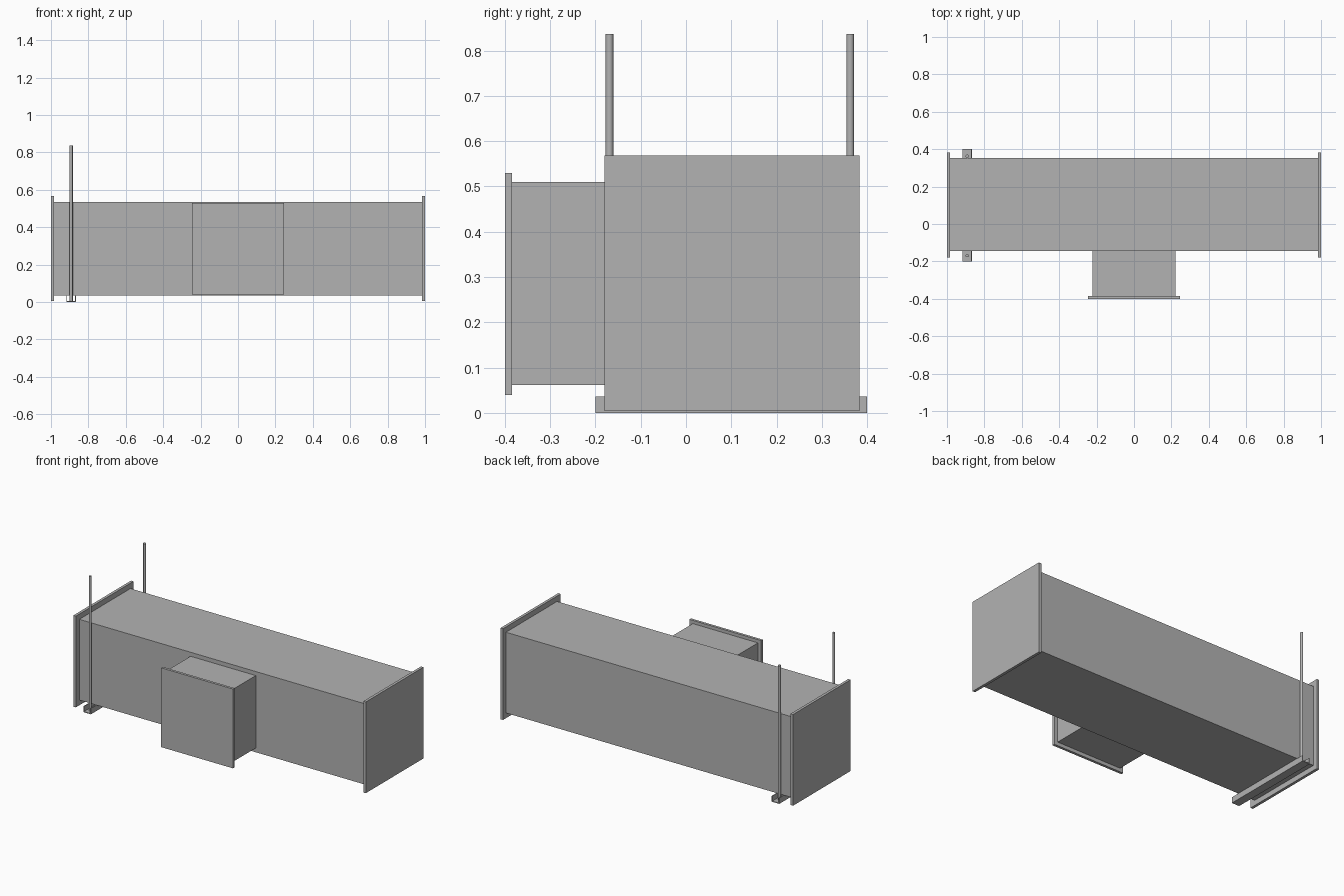
import bpy

if "Cube" in bpy.data.objects:
    bpy.data.objects.remove(bpy.data.objects["Cube"], do_unlink=True)

steel = bpy.data.materials.new("galvanised_grey")
steel.use_nodes = True
GREY = (0.45, 0.45, 0.45, 1)
steel.diffuse_color = GREY
steel.node_tree.nodes["Principled BSDF"].inputs["Base Color"].default_value = GREY


def box(name, low, high):
    """Box between two opposite corners."""
    bpy.ops.mesh.primitive_cube_add(size=1, location=[(a + b) / 2 for a, b in zip(low, high)])
    ob = bpy.context.object
    ob.name = name
    ob.scale = [b - a for a, b in zip(low, high)]
    bpy.ops.object.transform_apply(location=False, rotation=False, scale=True)
    ob.data.materials.append(steel)
    return ob


def rod(name, x, y, radius, bottom, top):
    """Thin upright round bar."""
    bpy.ops.mesh.primitive_cylinder_add(vertices=16, radius=radius, depth=top - bottom,
                                        location=(x, y, (top + bottom) / 2))
    ob = bpy.context.object
    ob.name = name
    ob.data.materials.append(steel)
    bpy.ops.object.shade_smooth_by_angle()


def channel(name, x, half, height, wall, y0, y1):
    """Open-topped U section swept along y."""
    inner = half - wall
    profile = [(-half, 0), (half, 0), (half, height), (inner, height),
               (inner, wall), (-inner, wall), (-inner, height), (-half, height)]
    n = len(profile)
    verts = [(x + px, y, pz) for y in (y0, y1) for px, pz in profile]
    faces = [(i, i + n, (i + 1) % n + n, (i + 1) % n) for i in range(n)]
    # End caps as three quads each
    for k in (0, n):
        for quad in ((0, 5, 6, 7), (0, 1, 4, 5), (1, 2, 3, 4)):
            faces.append([k + i for i in (quad if k == 0 else quad[::-1])])
    mesh = bpy.data.meshes.new(name)
    mesh.from_pydata(verts, [], faces)
    mesh.update()
    mesh.materials.append(steel)
    ob = bpy.data.objects.new(name, mesh)
    bpy.context.collection.objects.link(ob)


# Main duct with an end flange on each side
box("main_duct", (-0.983, -0.145, 0.036), (0.983, 0.354, 0.535))
for side, name in ((1, "left"), (-1, "right")):
    xs = sorted((side * 0.983, side))
    box(name + "_end_flange", (xs[0], -0.18, 0.004), (xs[1], 0.383, 0.568))

# Branch duct at the front
box("branch_duct", (-0.223, -0.384, 0.062), (0.223, -0.145, 0.51))
box("branch_flange", (-0.245, -0.4, 0.04), (0.245, -0.384, 0.53))

# Trapeze hanger
channel("support_channel", -0.892, 0.026, 0.036, 0.005, -0.2, 0.4)
rod("front_hanger_rod", -0.892, -0.169, 0.0085, 0.002, 0.836)
rod("back_hanger_rod", -0.892, 0.3625, 0.0085, 0.002, 0.836)
